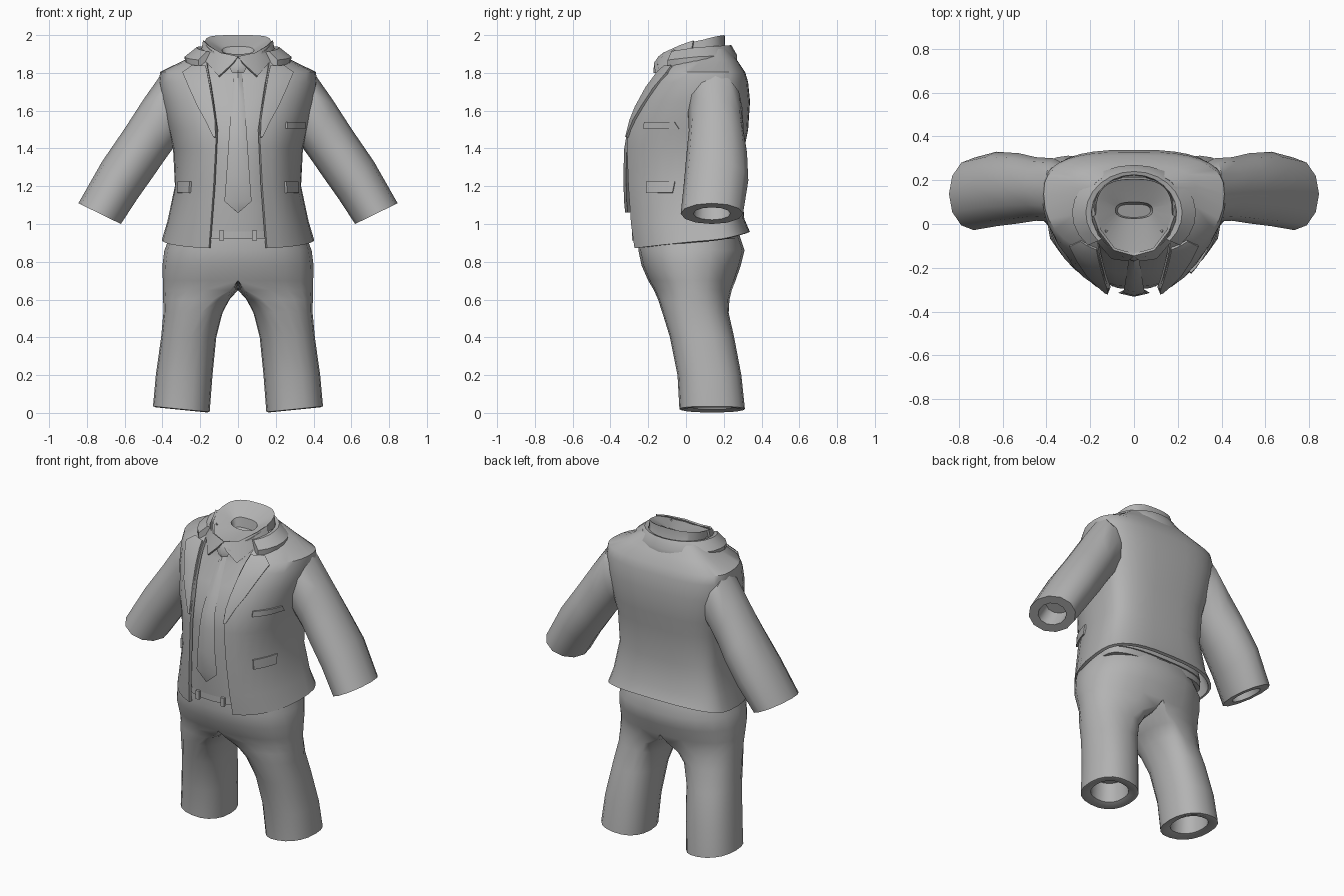
import bpy, bmesh
from math import sin, cos, pi, asin, radians
from mathutils import Vector

if "Cube" in bpy.data.objects:
    bpy.data.objects.remove(bpy.data.objects["Cube"])

cloth = bpy.data.materials.new("grey_cloth")
cloth.use_nodes = True
GREY = (0.45, 0.45, 0.45, 1)
cloth.diffuse_color = GREY
cloth.node_tree.nodes["Principled BSDF"].inputs["Base Color"].default_value = GREY


def loft(name, rings, closed=True, caps=True, thick=0, mirror=False):
    """Skin a list of equal-length point rings, then mirror and thicken."""
    bm = bmesh.new()
    rows = [[bm.verts.new(p) for p in r] for r in rings]
    n = len(rows[0])
    for a, b in zip(rows, rows[1:]):
        for i in range(n if closed else n - 1):
            j = (i + 1) % n
            quad = (a[i], a[j], b[j], b[i])
            # faces lying on the mirror plane are left out
            if not (mirror and all(abs(v.co.x) < 1e-4 for v in quad)):
                bm.faces.new(quad)
    if caps and closed:
        for r in (rows[0], rows[-1]):
            bm.faces.new(r)
    bmesh.ops.recalc_face_normals(bm, faces=bm.faces[:])
    mesh = bpy.data.meshes.new(name)
    bm.to_mesh(mesh)
    bm.free()
    mesh.materials.append(cloth)
    ob = bpy.data.objects.new(name, mesh)
    bpy.context.collection.objects.link(ob)
    bpy.ops.object.select_all(action='DESELECT')
    ob.select_set(True)
    bpy.context.view_layer.objects.active = ob
    if mirror:
        m = ob.modifiers.new("Mirror", 'MIRROR')
        m.merge_threshold = 0.001
        bpy.ops.object.modifier_apply(modifier=m.name)
    if thick:
        m = ob.modifiers.new("Solidify", 'SOLIDIFY')
        m.thickness, m.offset = thick, 0
        bpy.ops.object.modifier_apply(modifier=m.name)
    bpy.ops.object.shade_smooth_by_angle(angle=radians(42))
    return ob


FRONT, BACK = 2.3, 2.8   # superellipse exponents


def oval(zf, zb, a, yf, yb, opening=0.0, yc=0.14, bulge=0.0, n=32):
    """Body cross-section; zf and zb are its front and back heights."""
    t0 = asin((opening / a) ** (FRONT / 2)) if opening else 0
    pts = []
    for i in range(n + 1 if opening else n):
        t = t0 + (2 * pi - 2 * t0) * i / n
        s, c = sin(t), cos(t)
        e = 2 / (FRONT if c > 0 else BACK)
        x = a * abs(s) ** e * (1 if s > 0 else -1)
        y = yc - (yc - yf) * c ** e if c > 0 else yc + (yb - yc) * abs(c) ** e
        pts.append((x, y, zf + (zb - zf) * (1 - c) / 2 + bulge * s * s))
    return pts


def shrink(ring, f, shift):
    c = sum((Vector(p) for p in ring), Vector()) / len(ring)
    return [c + (Vector(p) - c) * f + Vector(shift) for p in ring]


# Torso profile: height, half width, front y, back y, half opening
TORSO = [
    (0.87, 0.395, -0.285, 0.33, 0.15), (1.00, 0.365, -0.305, 0.30, 0.14),
    (1.20, 0.325, -0.32, 0.285, 0.125), (1.40, 0.335, -0.322, 0.30, 0.115),
    (1.50, 0.36, -0.31, 0.32, 0.11), (1.65, 0.395, -0.25, 0.33, 0.13),
    (1.75, 0.41, -0.19, 0.32, 0.145), (1.80, 0.405, -0.15, 0.305, 0.155),
    (1.86, 0.28, -0.10, 0.265, 0.165), (1.92, 0.185, -0.07, 0.22, 0.12)]


def profile(z):
    for p, q in zip(TORSO, TORSO[1:]):
        if z <= q[0]:
            f = (z - p[0]) / (q[0] - p[0])
            return [u + (v - u) * f for u, v in zip(p, q)][1:]
    return TORSO[-1][1:]


def chest_y(x, z):
    a, yf = profile(z)[:2]
    return 0.14 - (0.14 - yf) * max(0, 1 - (x / a) ** FRONT) ** (1 / FRONT)


# Jacket shell, open down the front, with a rising hem
rise = {0.87: 0.085, 1.00: 0.025}
loft("jacket", [oval(z, z + rise.get(z, 0), a, yf, yb, o)
                for z, a, yf, yb, o in TORSO], closed=False, thick=0.018)

# Shirt body, neckband and closed neck hollow
shirt = []
for z in (0.96, 1.1, 1.25, 1.4, 1.5, 1.65, 1.77):
    a, yf, yb, _ = profile(z)
    shirt.append(oval(z, z, a - 0.03, yf + 0.022, yb - 0.03))
shirt += [oval(1.84, 1.88, 0.185, -0.135, 0.21, yc=0.04),
          oval(1.88, 2.0, 0.175, -0.135, 0.205, yc=0.04, bulge=0.025),
          oval(1.88, 1.99, 0.162, -0.12, 0.19, yc=0.04, bulge=0.025),
          oval(1.90, 1.94, 0.085, 0.025, 0.10, yc=0.06),
          oval(1.86, 1.88, 0.075, 0.03, 0.09, yc=0.06)]
loft("shirt", shirt)

# Shirt collar wings
wing_top = [(0.0, -0.14, 1.885), (0.09, -0.115, 1.905),
            (0.155, -0.03, 1.945), (0.18, 0.04, 1.97)]
wing_low = [(0.025, -0.165, 1.85), (0.10, -0.155, 1.78),
            (0.168, -0.075, 1.86), (0.19, 0.03, 1.91)]
loft("shirt_collar", [wing_top, wing_low], closed=False, thick=0.012, mirror=True)

# Tie blade and knot, with a ridge down the middle


def tie_part(name, rows, ridge):
    loft(name, [[(-w, y + ridge, z), (0, y, z), (w, y + ridge, z), (0, y + 0.05, z)]
                for z, w, y in rows])


tie_part("tie", [(1.81, 0.02, -0.15), (1.70, 0.03, -0.215), (1.60, 0.038, -0.265),
                 (1.50, 0.045, -0.31), (1.40, 0.052, -0.327), (1.25, 0.062, -0.332),
                 (1.12, 0.072, -0.328), (1.06, 0.003, -0.322)], 0.014)
tie_part("tie_knot", [(1.88, 0.035, -0.15), (1.845, 0.055, -0.17),
                      (1.80, 0.03, -0.172)], 0.02)


# Pieces draped over the jacket: rows of height, inner x, outer x
def drape(name, rows, out, thick, mirror=True):
    cols = 5
    grid = []
    for z, x0, x1 in rows:
        xs = [x0 + (x1 - x0) * i / (cols - 1) for i in range(cols)]
        grid.append([(x + out / 2, chest_y(x, z) - out, z) for x in xs])
    loft(name, grid, closed=False, thick=thick, mirror=mirror)


drape("lapels", [(1.46, 0.11, 0.122), (1.55, 0.113, 0.165), (1.62, 0.123, 0.205),
                 (1.72, 0.14, 0.25), (1.80, 0.155, 0.285), (1.835, 0.163, 0.235)],
      0.015, 0.014)
drape("hip_pockets", [(1.165, 0.248, 0.31), (1.225, 0.245, 0.308)], 0.012, 0.014)
drape("breast_pocket", [(1.505, 0.25, 0.345), (1.54, 0.25, 0.345)], 0.012, 0.014, False)

# Jacket collar folded around the back of the neck
collar = []
for i in range(19):
    t = radians(48 + 264 * i / 18)
    s, c = sin(t), -cos(t)
    section = [(0.185, 0.17, 1.88, 0.03), (0.195, 0.175, 1.93, 0.03),
               (0.22, 0.19, 1.935, 0.03), (0.283, 0.22, 1.885, 0.025),
               (0.28, 0.22, 1.85, 0.025)]
    collar.append([(rx * s, 0.05 + ry * c, z + k * (c if c < 0 else c * 0.4))
                   for rx, ry, z, k in section])
loft("jacket_collar", collar)

# Sleeves: outer edge, inner edge, y centre, y half depth
sleeve = []
for (xo, zo), (xi, zi), yc, h in [
        ((0.30, 1.80), (0.28, 1.45), 0.15, 0.11), ((0.405, 1.795), (0.33, 1.42), 0.155, 0.145),
        ((0.50, 1.66), (0.395, 1.33), 0.16, 0.145), ((0.60, 1.505), (0.45, 1.25), 0.163, 0.16),
        ((0.72, 1.33), (0.535, 1.13), 0.16, 0.17), ((0.845, 1.11), (0.62, 1.0), 0.137, 0.165)]:
    sleeve.append([((xo + xi) / 2 + (xo - xi) / 2 * cos(k * pi / 6), yc + h * sin(k * pi / 6),
                    (zo + zi) / 2 + (zo - zi) / 2 * cos(k * pi / 6)) for k in range(12)])
cuff = sleeve[-1]
sleeve += [shrink(cuff, 0.6, (0, 0, 0)), shrink(cuff, 0.55, (-0.05, 0, 0.09))]
loft("sleeves", sleeve, mirror=True)

# Trousers: one half built from the waist down into a leg, then mirrored
# height, centre x, outer half width, inner half width, front y, back y
trousers = []
for z, cx, wo, wi, yf, yb in [
        (0.95, 0, 0.355, 0, -0.245, 0.28), (0.86, 0, 0.39, 0, -0.252, 0.31),
        (0.78, 0, 0.40, 0, -0.235, 0.29), (0.70, 0, 0.398, 0, -0.20, 0.262),
        (0.65, 0.04, 0.357, 0.04, -0.17, 0.243), (0.60, 0.13, 0.266, 0.085, -0.148, 0.23),
        (0.53, 0.195, 0.2, 0.113, -0.125, 0.226), (0.40, 0.25, 0.157, 0.135, -0.085, 0.255),
        (0.20, 0.285, 0.15, 0.15, -0.045, 0.293), (0.02, 0.30, 0.15, 0.15, -0.035, 0.312)]:
    ym, h = (yf + yb) / 2, (yb - yf) / 2
    ring = []
    for k in range(20):
        s, c = sin(k * pi / 10), cos(k * pi / 10)
        u = abs(s) ** 0.87 if k % 10 else 0
        x = cx + (wo * u if k < 10 else -wi * u)
        y = ym - h * abs(c) ** 0.87 * (1 if c > 0 else -1)
        ring.append((x, y, z + ((x - 0.3) * 0.1 if z < 0.1 else 0)))
    trousers.append(ring)
hem = trousers[-1]
trousers += [shrink(hem, 0.9, (0, 0, -0.004)), shrink(hem, 0.66, (0, 0, 0.01)),
             shrink(hem, 0.62, (0, 0, 0.13))]
loft("trousers", trousers, mirror=True)

# Belt with a loop on each side
loft("belt", [oval(z, z, 0.345, -0.272, 0.27) for z in (0.92, 0.962)])
loft("belt_loops", [[(x, -0.278, z) for x in (0.075, 0.10)] for z in (0.912, 0.966)],
     closed=False, thick=0.016, mirror=True)
